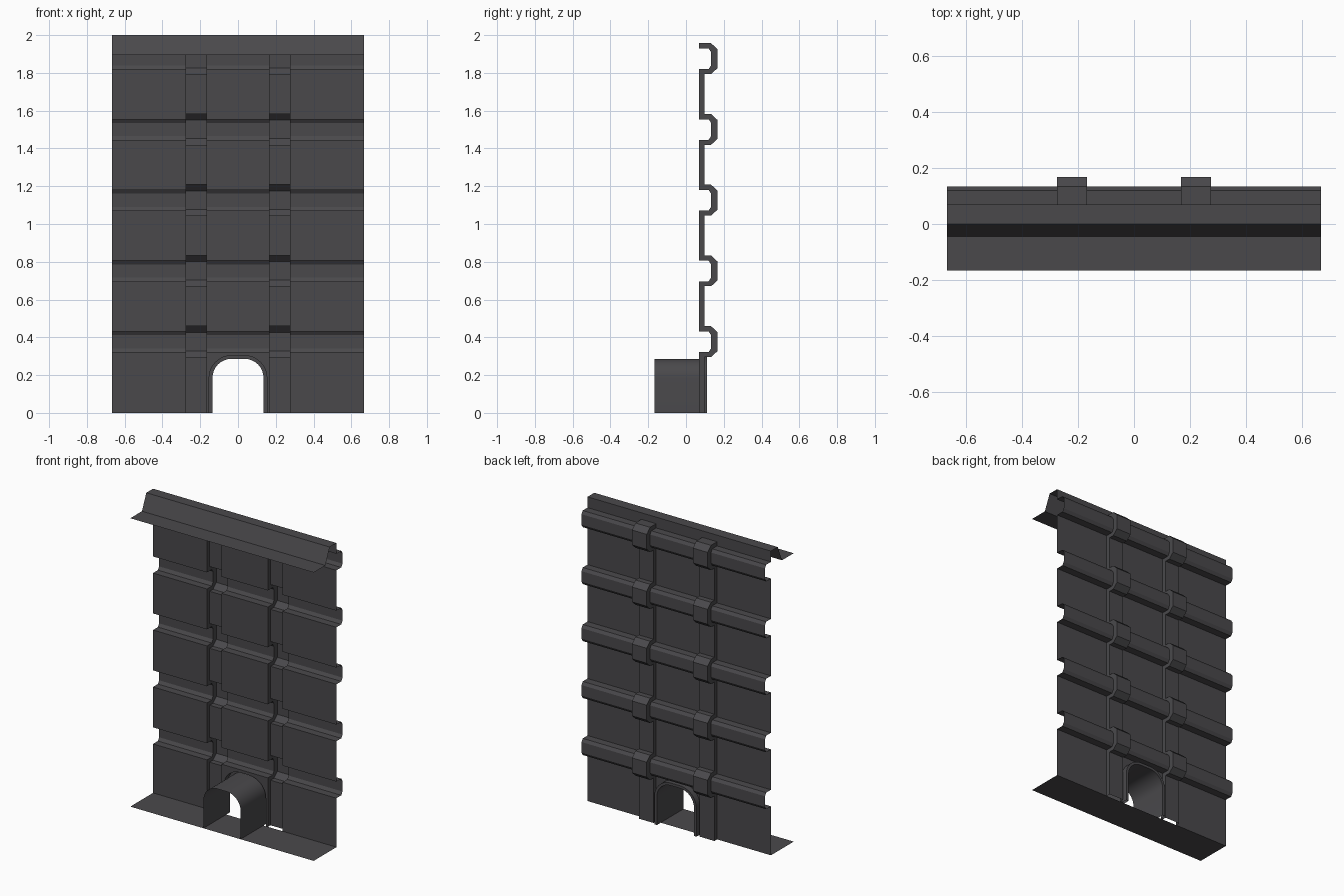
import bpy, bmesh, math

if "Cube" in bpy.data.objects:
    bpy.data.objects.remove(bpy.data.objects["Cube"])

HALF = 0.667            # half width of the panel
RIB_IN, RIB_OUT = 0.168, 0.275
FRONT, SHEET, RIB = -0.166, 0.07, 0.098
STEP = 0.3745           # spacing of the horizontal ridges

mat = bpy.data.materials.new("dark grey")
mat.diffuse_color = (0.068, 0.066, 0.071, 1)
mat.use_nodes = True
mat.node_tree.nodes["Principled BSDF"].inputs["Base Color"].default_value = mat.diffuse_color


def make(name, bm, smooth=False):
    bmesh.ops.remove_doubles(bm, verts=bm.verts, dist=0.0005)
    bmesh.ops.recalc_face_normals(bm, faces=bm.faces)
    me = bpy.data.meshes.new(name)
    bm.to_mesh(me)
    bm.free()
    me.materials.append(mat)
    ob = bpy.data.objects.new(name, me)
    bpy.context.collection.objects.link(ob)
    if smooth:
        bpy.context.view_layer.objects.active = ob
        ob.select_set(True)
        bpy.ops.object.shade_smooth_by_angle(angle=math.radians(35))
        ob.select_set(False)
    return ob


def strip(bm, a, b):
    """Quads between two point rows of equal length."""
    va = [bm.verts.new(p) for p in a]
    vb = [bm.verts.new(p) for p in b]
    for i in range(len(a) - 1):
        bm.faces.new((va[i], va[i + 1], vb[i + 1], vb[i]))


def at_x(profile, x):
    return [(x, y, z) for y, z in profile]


def ridged(base, ridge):
    pts = [(base, 0)]
    for i in range(5):
        pts += [(y, z + i * STEP) for y, z in ridge]
    return pts


# Side profiles (y, z) of the sheet and of the raised ribs
sheet = ridged(SHEET, [(SHEET, .322), (.12, .322), (.133, .342),
                       (.133, .412), (.12, .431), (SHEET, .431)])
rib = ridged(RIB, [(RIB, .296), (.133, .296), (.168, .328),
                   (.168, .426), (.133, .459), (RIB, .459)])
rib[-1] = (SHEET, rib[-1][1])
top = [(SHEET, 2.0)]


def arch(w, h, r, y, n=8):
    """Round-cornered arch from left foot to right foot."""
    right = [(w - r + r * math.cos(t), y, h - r + r * math.sin(t))
             for t in [math.pi / 2 * (1 - i / n) for i in range(n + 1)]]
    right.append((w, y, 0))
    return [(-x, yy, z) for x, yy, z in reversed(right)] + right


outer = (.153, .303, .118)
inner = (.135, .286, .10)

# Ridged wall sheet, with an arch opening in the lowest middle bay
bm = bmesh.new()
for s in (-1, 1):
    strip(bm, at_x(sheet + top, s * RIB_OUT), at_x(sheet + top, s * HALF))
mid = sheet[1:] + top
strip(bm, at_x(mid, -RIB_IN), at_x(mid, RIB_IN))
opening = arch(*outer, SHEET)
frame = [(RIB_IN, SHEET, 0), (RIB_IN, SHEET, .322),
         (-RIB_IN, SHEET, .322), (-RIB_IN, SHEET, 0)]
bm.faces.new([bm.verts.new(p) for p in opening + frame])
make("wall_sheet", bm)

# Vertical channel ribs: back face, both side walls and the piece above
for s, side in ((-1, "left"), (1, "right")):
    bm = bmesh.new()
    a, b = s * RIB_IN, s * RIB_OUT
    strip(bm, at_x(rib + top, a), at_x(rib + top, b))
    for x in (a, b):
        strip(bm, at_x(sheet, x), at_x(rib, x))
    make(side + "_rib", bm)

# Arch tunnel with its recessed rim
bm = bmesh.new()
rows = [arch(*inner, FRONT), arch(*inner, .11), arch(*outer, .11), opening]
for p, q in zip(rows, rows[1:]):
    strip(bm, p, q)
make("arch_tunnel", bm, smooth=True)

# Top cap flange and floor flange
for name, prof in (("top_cap", [(SHEET, 2.0), (0, 2.0), (-.045, 1.896), (FRONT, 1.896)]),
                   ("floor_flange", [(SHEET, 0), (FRONT, 0)])):
    bm = bmesh.new()
    strip(bm, at_x(prof, -HALF), at_x(prof, HALF))
    make(name, bm)
